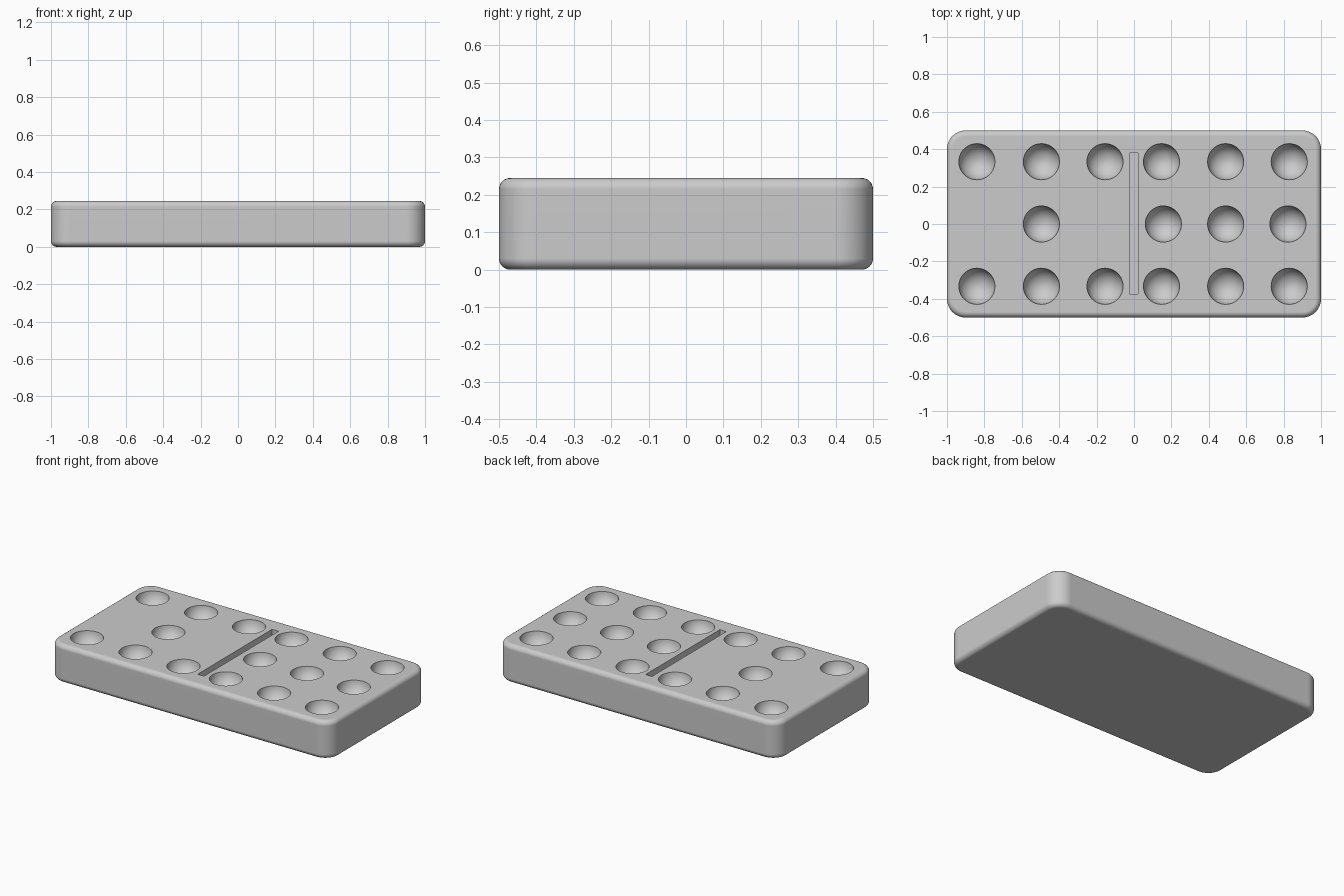
import bpy, bmesh
from mathutils import Matrix

if "Cube" in bpy.data.objects:
    bpy.data.objects.remove(bpy.data.objects["Cube"], do_unlink=True)

LENGTH, WIDTH, HEIGHT = 2.0, 1.0, 0.245
CORNER, EDGE = 0.1, 0.03
PIP_RADIUS = 0.097

# Single stone grey
grey = bpy.data.materials.new("stone_grey")
grey.use_nodes = True
colour = (0.6, 0.6, 0.6, 1)
grey.diffuse_color = colour
grey.node_tree.nodes["Principled BSDF"].inputs["Base Color"].default_value = colour


def add_object(name, bm):
    mesh = bpy.data.meshes.new(name)
    bm.to_mesh(mesh)
    bm.free()
    mesh.materials.append(grey)
    obj = bpy.data.objects.new(name, mesh)
    bpy.context.collection.objects.link(obj)
    return obj


def add_box(bm, size, centre):
    matrix = Matrix.Translation(centre) @ Matrix.Diagonal((*size, 1))
    bmesh.ops.create_cube(bm, size=1, matrix=matrix)


# Slab: round the upright corners, then soften the top and bottom rims
bm = bmesh.new()
add_box(bm, (LENGTH, WIDTH, HEIGHT), (0, 0, HEIGHT / 2))
upright = [e for e in bm.edges if abs(e.verts[0].co.z - e.verts[1].co.z) > 0.1]
bmesh.ops.bevel(bm, geom=upright, offset=CORNER, segments=12, profile=0.5, affect='EDGES')
rims = [e for e in bm.edges if abs(e.verts[0].co.z - e.verts[1].co.z) < 0.01]
bmesh.ops.bevel(bm, geom=rims, offset=EDGE, segments=6, profile=0.5, affect='EDGES')
slab = add_object("domino_slab", bm)

# Cutter: round pips in rows plus the dividing groove
bm = bmesh.new()
outer_row = (-0.84, -0.495, -0.155, 0.147, 0.49, 0.83)
middle_row = (-0.495, 0.157, 0.49, 0.823)
for y, row in ((0.333, outer_row), (0, middle_row), (-0.333, outer_row)):
    for x in row:
        bmesh.ops.create_uvsphere(bm, u_segments=40, v_segments=21, radius=PIP_RADIUS,
                                  matrix=Matrix.Translation((x, y, HEIGHT + 0.004)))
add_box(bm, (0.046, 0.755, 0.08), (-0.001, 0.002, HEIGHT))
cutter = add_object("pip_cutter", bm)
cutter.hide_render = True

# Carve the slab and drop the cutter
carve = slab.modifiers.new("carve", 'BOOLEAN')
carve.operation, carve.solver, carve.object = 'DIFFERENCE', 'EXACT', cutter
bpy.ops.object.select_all(action='DESELECT')
slab.select_set(True)
bpy.context.view_layer.objects.active = slab
bpy.ops.object.modifier_apply(modifier=carve.name)
bpy.data.objects.remove(cutter, do_unlink=True)

# Smooth rounded edges while keeping the large faces flat
bpy.ops.object.shade_smooth_by_angle(angle=0.6)
flat = slab.modifiers.new("flat_faces", 'WEIGHTED_NORMAL')
flat.keep_sharp = True
